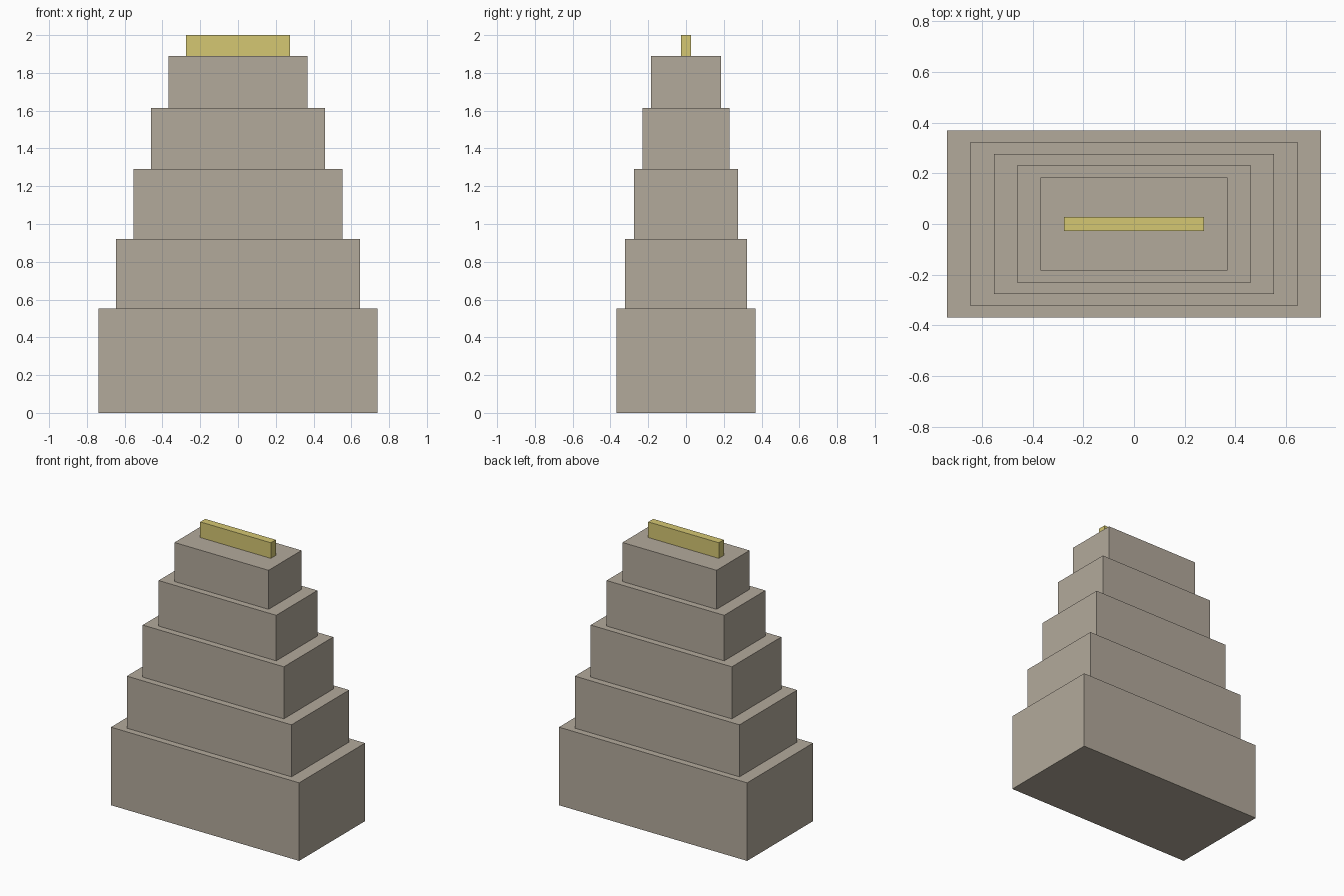
import bpy

if "Cube" in bpy.data.objects:
    bpy.data.objects.remove(bpy.data.objects["Cube"])

U = 2 / 21.7  # one design unit; the whole stack is 21.7 units tall


def material(name, color):
    m = bpy.data.materials.new(name)
    m.diffuse_color = color
    m.use_nodes = True
    m.node_tree.nodes["Principled BSDF"].inputs["Base Color"].default_value = m.diffuse_color
    return m


def box(name, width, depth, height, z, mat):
    bpy.ops.mesh.primitive_cube_add(size=1, location=(0, 0, (z + height / 2) * U))
    ob = bpy.context.object
    ob.name = name
    ob.scale = (width * U, depth * U, height * U)
    bpy.ops.object.transform_apply(location=False, rotation=False, scale=True)
    ob.data.materials.append(mat)


stone = material("stone", (0.45, 0.40, 0.33, 1))
gold = material("gold", (0.66, 0.57, 0.17, 1))

# Stepped tiers, each 2:1 in plan and smaller than the one below
z = 0
for i, height in enumerate((6, 4, 4, 3.5, 3)):
    width = 16 - 2 * i
    box(f"tier_{i + 1}", width, width / 2, height, z, stone)
    z += height

# Thin golden crest along the top
box("roof_crest", 6, 0.6, 1.2, z, gold)
